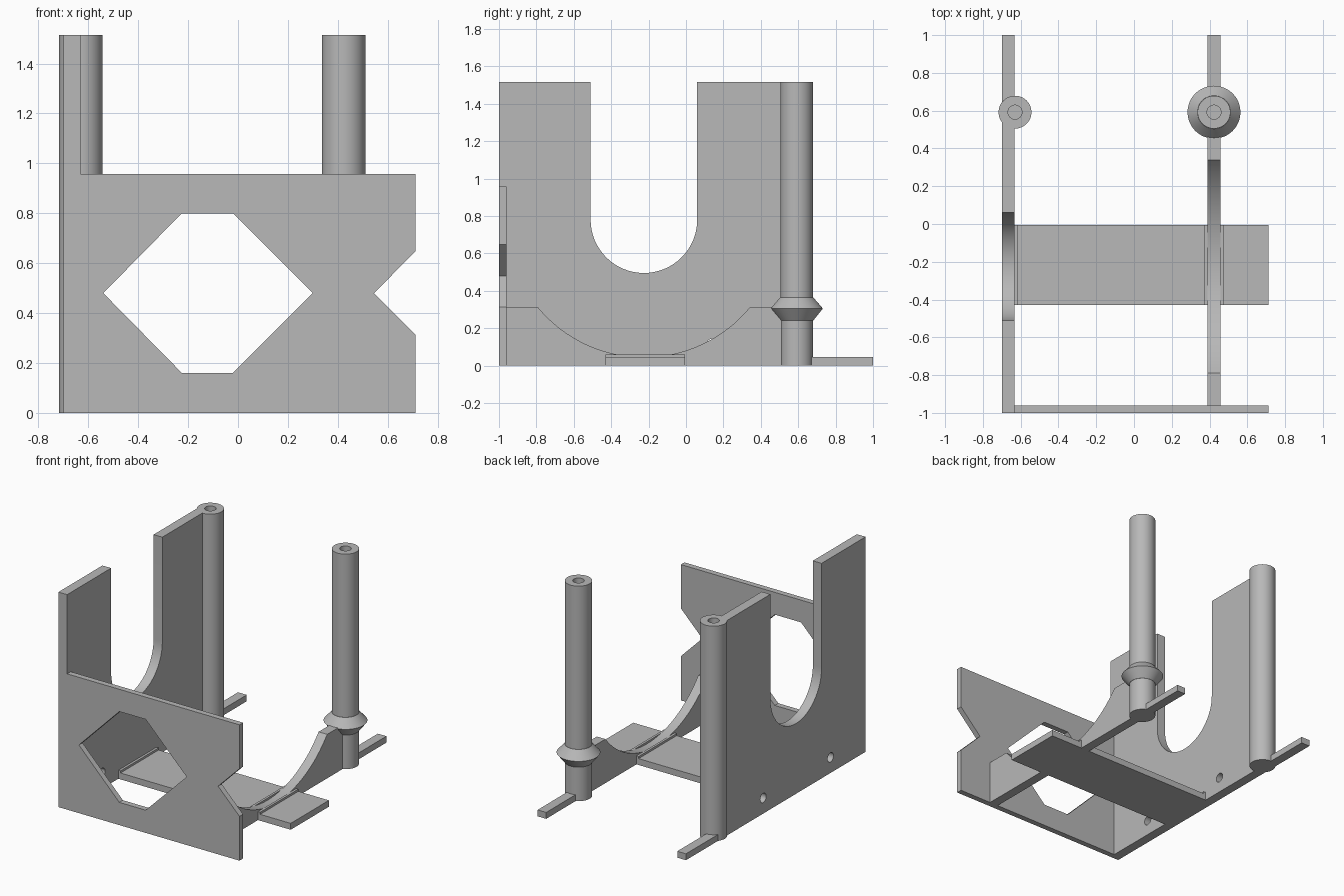
import bpy
import bmesh
from math import pi, cos, sin, asin
from mathutils import Matrix

cube = bpy.data.objects.get("Cube")
if cube:
    bpy.data.objects.remove(cube, do_unlink=True)

grey = bpy.data.materials.new("plain grey")
grey.use_nodes = True
grey.diffuse_color = (0.48, 0.48, 0.48, 1)
grey.node_tree.nodes["Principled BSDF"].inputs["Base Color"].default_value = grey.diffuse_color


def finish(bm, name):
    bmesh.ops.remove_doubles(bm, verts=bm.verts, dist=1e-5)
    bmesh.ops.recalc_face_normals(bm, faces=bm.faces)
    mesh = bpy.data.meshes.new(name)
    bm.to_mesh(mesh)
    bm.free()
    mesh.materials.append(grey)
    ob = bpy.data.objects.new(name, mesh)
    bpy.context.collection.objects.link(ob)
    return ob


def activate(ob):
    bpy.ops.object.select_all(action='DESELECT')
    ob.select_set(True)
    bpy.context.view_layer.objects.active = ob


def smooth(ob):
    activate(ob)
    bpy.ops.object.shade_smooth_by_angle(angle=pi / 6)


def prism(name, outline, axis, low, high):
    """Extrude an outline: (y, z) along x, or (x, z) along y."""
    bm = bmesh.new()
    place = (lambda a, b: (low, a, b)) if axis == 'x' else (lambda a, b: (a, low, b))
    face = bm.faces.new([bm.verts.new(place(a, b)) for a, b in outline])
    out = bmesh.ops.extrude_face_region(bm, geom=[face])
    move = (high - low, 0, 0) if axis == 'x' else (0, high - low, 0)
    bmesh.ops.translate(bm, vec=move,
                        verts=[v for v in out["geom"] if isinstance(v, bmesh.types.BMVert)])
    if not any(face in e.link_faces and len(e.link_faces) > 2 for e in bm.edges):
        if face.is_valid and all(len(e.link_faces) < 2 for e in face.edges):
            bm.faces.remove(face)
    return finish(bm, name)


def box(name, x0, x1, y0, y1, z0, z1):
    return prism(name, [(y0, z0), (y1, z0), (y1, z1), (y0, z1)], 'x', x0, x1)


def lathe(name, profile, x, y):
    bm = bmesh.new()
    verts = [bm.verts.new((r, 0, z)) for r, z in profile]
    edges = [bm.edges.new(pair) for pair in zip(verts, verts[1:])]
    bmesh.ops.spin(bm, geom=verts + edges, cent=(0, 0, 0), axis=(0, 0, 1),
                   angle=2 * pi, steps=48)
    bmesh.ops.transform(bm, matrix=Matrix.Translation((x, y, 0)), verts=bm.verts)
    ob = finish(bm, name)
    smooth(ob)
    return ob


def cut(ob, cutter):
    mod = ob.modifiers.new("cut", 'BOOLEAN')
    mod.operation, mod.solver, mod.object = 'DIFFERENCE', 'EXACT', cutter
    activate(ob)
    bpy.ops.object.modifier_apply(modifier=mod.name)
    bpy.data.objects.remove(cutter, do_unlink=True)


def arc(cy, cz, r, a0, a1, n=32):
    return [(cy + r * cos(a0 + (a1 - a0) * i / n), cz + r * sin(a0 + (a1 - a0) * i / n))
            for i in range(n + 1)]


TOP, MID, ARC_Z = 1.515, -0.225, 0.78
POST_Y, JOIN_Y, FOOT = 0.592, 0.545, 0.045
LEFT, RIGHT = (-0.70, -0.632), (0.39, 0.457)

# Tall wall with a U-shaped opening and two screw holes
opening = arc(MID, ARC_Z, 0.285, 0, -pi)
tall_wall = prism("tall_wall", [(-1, 0), (JOIN_Y, 0), (JOIN_Y, TOP), (0.06, TOP)]
                  + opening + [(-0.51, TOP), (-1, TOP)], 'x', *LEFT)
for y in (-0.61, 0.14):
    cut(tall_wall, prism("hole_cutter", arc(y, 0.11, 0.033, 0, 2 * pi, 24)[:-1],
                         'x', -0.8, -0.5))
smooth(tall_wall)

# Low wall with a shallow curved top
half = asin(0.565 / 0.735)
saddle = arc(MID, ARC_Z, 0.735, -pi / 2 + half, -pi / 2 - half)
low_wall = prism("low_wall", [(-0.965, 0), (JOIN_Y, 0), (JOIN_Y, 0.31)] + saddle
                 + [(-0.965, 0.31)], 'x', *RIGHT)
smooth(low_wall)

# Front plate with a side notch and a six-sided window
front_plate = prism("front_plate", [(-0.635, 0), (0.712, 0), (0.712, 0.312), (0.545, 0.48),
                                    (0.712, 0.648), (0.712, 0.957), (-0.635, 0.957)],
                    'y', -1, -0.96)
cut(front_plate, prism("window_cutter", [(-0.54, 0.48), (-0.225, 0.16), (-0.02, 0.16),
                                         (0.3, 0.48), (-0.02, 0.8), (-0.225, 0.8)],
                       'y', -1.1, -0.9))

# Floor plate and the thin ribs that grip the walls
box("floor_plate", -0.64, 0.712, -0.43, -0.005, 0, FOOT)
for i, (x0, x1) in enumerate(((-0.632, -0.615), (0.373, 0.39), (0.457, 0.474))):
    box(f"floor_rib_{i + 1}", x0, x1, -0.43, -0.005, 0, 0.06)

# Hollow-topped posts and rear feet
for side, x, wall in (("tall", -0.63, LEFT), ("low", 0.4235, RIGHT)):
    lathe(f"{side}_wall_post", [(0, 0), (0.087, 0), (0.087, TOP), (0.037, TOP),
                                (0.037, 1.1), (0, 1.1)], x, POST_Y)
    box(f"{side}_wall_foot", *wall, 0.64, 1, 0, FOOT)

# Double-cone collar on the free post
lathe("post_collar", [(0.08, 0.24), (0.088, 0.24), (0.14, 0.305), (0.088, 0.365),
                      (0.08, 0.365)], 0.4235, POST_Y)
